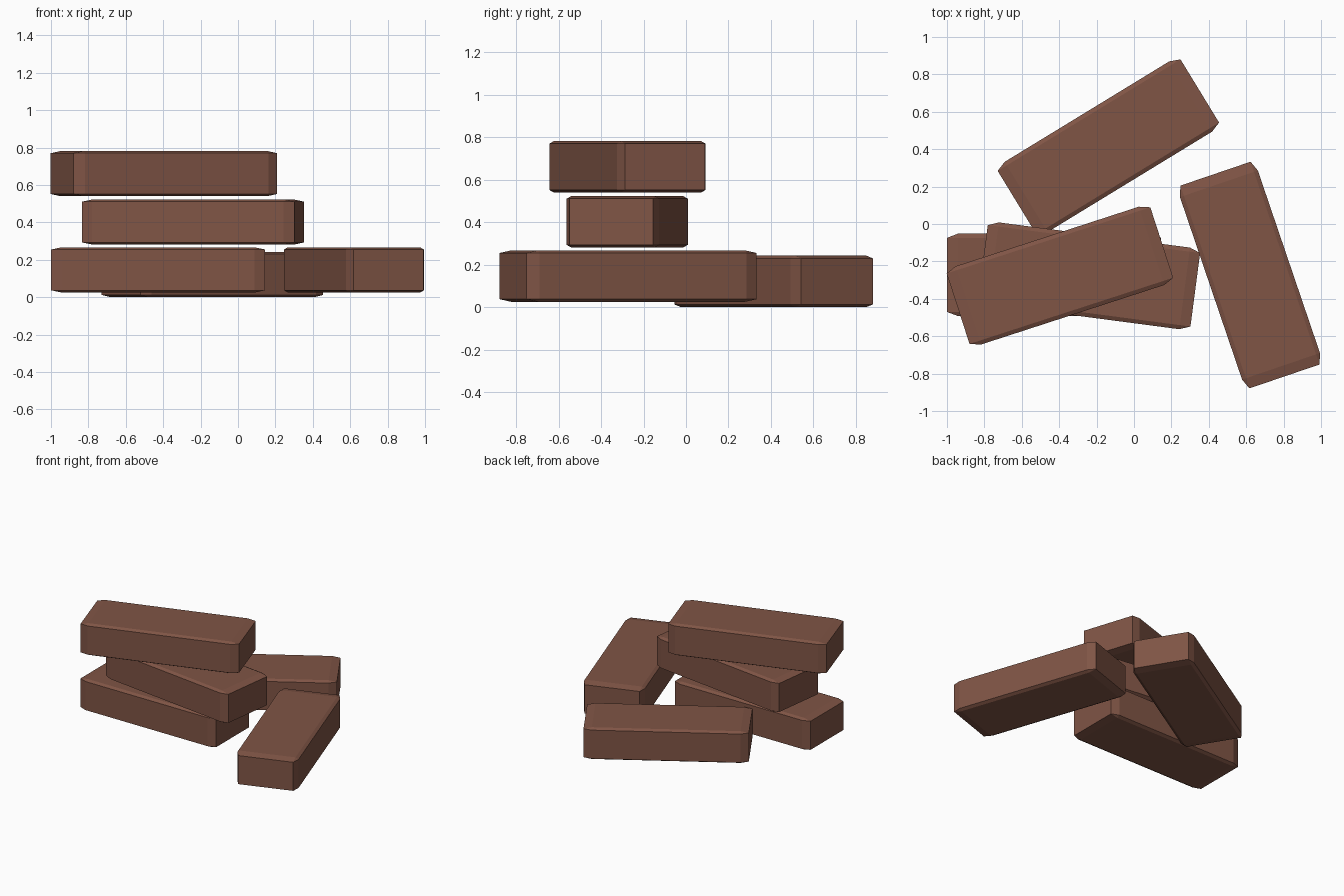
import bpy, bmesh, math
from mathutils import Matrix

if "Cube" in bpy.data.objects:
    bpy.data.objects.remove(bpy.data.objects["Cube"])

SIZE = (1.145, 0.44, 0.242)

clay = bpy.data.materials.new("brick_brown")
clay.diffuse_color = (0.215, 0.09, 0.06, 1)
clay.use_nodes = True
clay.node_tree.nodes["Principled BSDF"].inputs["Base Color"].default_value = clay.diffuse_color


def brick(name, x, y, z, angle):
    """Chamfered brick; the bevel is cut on a unit cube so it stretches with the size."""
    bm = bmesh.new()
    bmesh.ops.create_cube(bm, size=1)
    bmesh.ops.bevel(bm, geom=bm.edges[:], offset=0.05, segments=1,
                    affect='EDGES', profile=0.5)
    bmesh.ops.scale(bm, vec=SIZE, verts=bm.verts)
    bmesh.ops.rotate(bm, matrix=Matrix.Rotation(math.radians(angle), 3, 'Z'),
                     verts=bm.verts)
    mesh = bpy.data.meshes.new(name)
    bm.to_mesh(mesh)
    bm.free()
    mesh.materials.append(clay)
    ob = bpy.data.objects.new(name, mesh)
    ob.location = (x, y, z + SIZE[2] / 2)
    bpy.context.collection.objects.link(ob)


# Bricks lying on the ground
brick("back_brick", -0.137, 0.413, 0.0, 31.4)
brick("right_brick", 0.62, -0.273, 0.025, -71.2)
# Stack of three
brick("stack_bottom_brick", -0.427, -0.272, 0.025, 0)
brick("stack_middle_brick", -0.24, -0.277, 0.281, -7.5)
brick("stack_top_brick", -0.396, -0.276, 0.54, 18)
